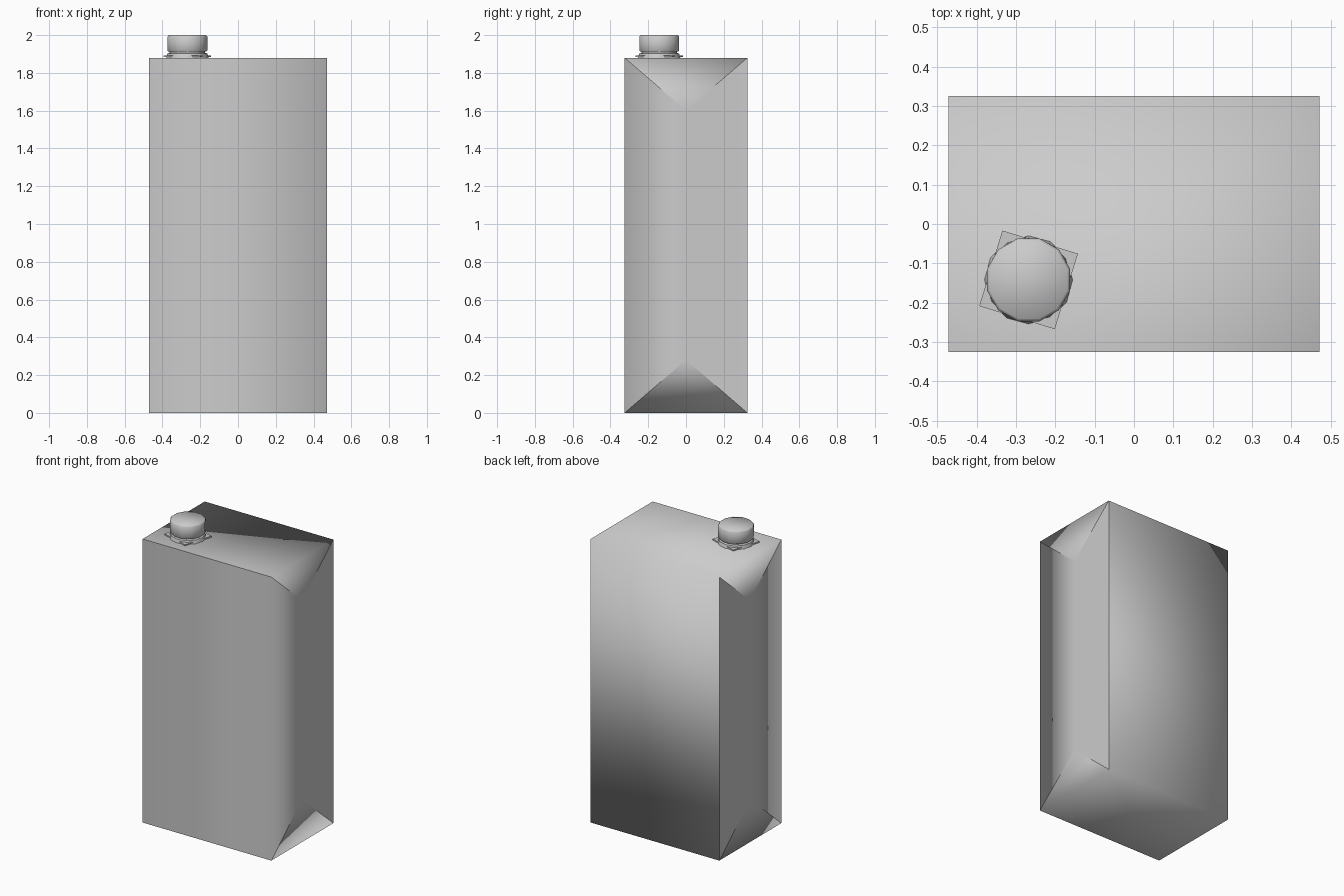
import bpy, bmesh
from math import pi, cos, sin, radians

if "Cube" in bpy.data.objects:
    bpy.data.objects.remove(bpy.data.objects["Cube"])

W, D, H, FOLD = 0.472, 0.325, 1.88, 0.28
CAP = (-0.268, -0.142)


def finish(name, bm):
    mesh = bpy.data.meshes.new(name)
    bm.to_mesh(mesh)
    bm.free()
    obj = bpy.data.objects.new(name, mesh)
    bpy.context.collection.objects.link(obj)
    return obj


def smooth_by_angle(obj, angle):
    bpy.ops.object.select_all(action='DESELECT')
    obj.select_set(True)
    bpy.context.view_layer.objects.active = obj
    bpy.ops.object.shade_smooth_by_angle(angle=radians(angle))


def stack(name, rings, sides, turn=0.0, angle=50):
    """Closed solid through horizontal rings given as (radius, z)."""
    bm = bmesh.new()
    loops = [[bm.verts.new((CAP[0] + r * cos(turn + 2 * pi * i / sides),
                            CAP[1] + r * sin(turn + 2 * pi * i / sides), z))
              for i in range(sides)] for r, z in rings]
    for a, b in zip(loops, loops[1:]):
        for i in range(sides):
            j = (i + 1) % sides
            bm.faces.new((a[i], a[j], b[j], b[i]))
    bm.faces.new(loops[0][::-1])
    bm.faces.new(loops[-1])
    obj = finish(name, bm)
    smooth_by_angle(obj, angle)
    return obj


# Carton: front and side panels, plus a sheet wrapping top, back, bottom and flaps
bm = bmesh.new()
v = {(x, y, z): bm.verts.new((x * W, y * D, z * H))
     for x in (-1, 1) for y in (-1, 1) for z in (0, 1)}
apex = {(x, z): bm.verts.new((x * (W - 0.002), 0, H - FOLD if z else FOLD))
        for x in (-1, 1) for z in (0, 1)}
panels, wrap = set(), set()
panels.add(bm.faces.new([v[k] for k in ((-1, -1, 0), (1, -1, 0), (1, -1, 1), (-1, -1, 1))]))
wrap.add(bm.faces.new([v[k] for k in ((1, 1, 0), (-1, 1, 0), (-1, 1, 1), (1, 1, 1))]))
for z in (0, 1):
    wrap.add(bm.faces.new([v[k] for k in ((-1, -1, z), (1, -1, z), (1, 1, z), (-1, 1, z))]))
for x in (-1, 1):
    for z in (0, 1):
        wrap.add(bm.faces.new((v[x, -1, z], v[x, 1, z], apex[x, z])))
    for y in (-1, 1):
        panels.add(bm.faces.new((v[x, y, 0], v[x, y, 1], apex[x, 1], apex[x, 0])))
bmesh.ops.recalc_face_normals(bm, faces=bm.faces)
for f in bm.faces:
    f.smooth = True
# Crisp edges only where the two sheets meet
for e in bm.edges:
    e.smooth = not (any(f in panels for f in e.link_faces)
                    and any(f in wrap for f in e.link_faces))
finish("carton", bm)

# Spout flange, neck and screw cap
stack("spout_flange", [(0.142, 1.884), (0.142, 1.892)], 4, radians(28))
stack("spout_neck", [(0.112, 1.88), (0.106, 1.902), (0.094, 1.906), (0.094, 1.92)], 12)
stack("screw_cap", [(0.104, 1.912), (0.109, 1.918), (0.109, 1.992), (0.102, 2.0)], 12, pi / 12)
